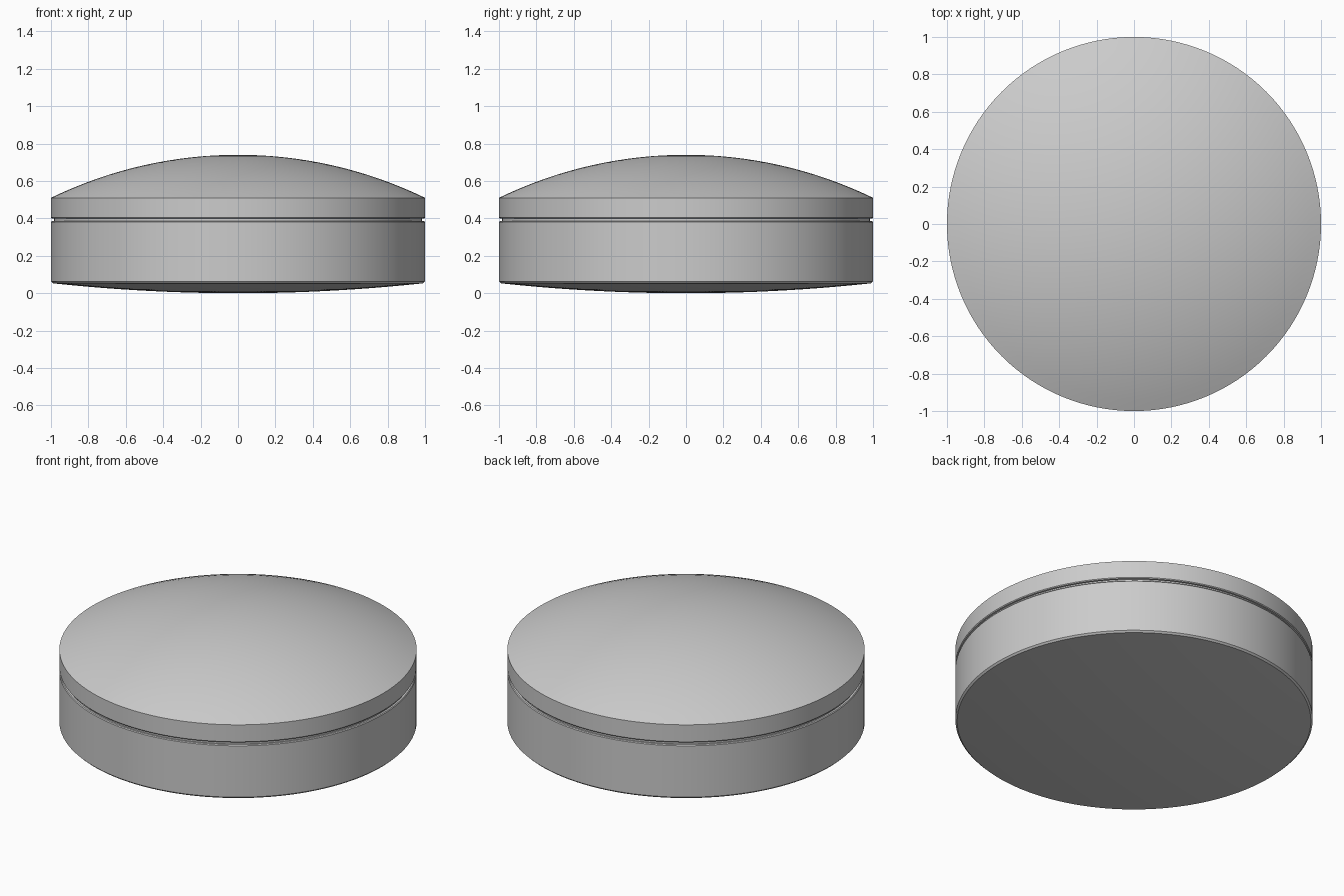
import bpy, bmesh, math

cube = bpy.data.objects.get("Cube")
if cube:
    bpy.data.objects.remove(cube, do_unlink=True)

# Single grey finish
grey = bpy.data.materials.new("grey")
grey.use_nodes = True
colour = (0.6, 0.6, 0.6, 1.0)
grey.diffuse_color = colour
grey.node_tree.nodes["Principled BSDF"].inputs["Base Color"].default_value = colour


def dome(radius, rim_z, pole_z, steps=16):
    """Spherical arc as (r, z) points from the pole out to the rim."""
    sag = pole_z - rim_z
    ball = (radius ** 2 + sag ** 2) / (2 * abs(sag))
    sign = math.copysign(1, sag)
    points = []
    for i in range(steps + 1):
        r = radius * i / steps
        points.append((r, pole_z - sign * (ball - math.sqrt(ball ** 2 - r ** 2))))
    return points


def lathe(name, profile, segments=128):
    """Revolve an (r, z) profile about the z axis."""
    bm = bmesh.new()
    verts = [bm.verts.new((r, 0, z)) for r, z in profile]
    edges = [bm.edges.new(pair) for pair in zip(verts, verts[1:])]
    bmesh.ops.spin(bm, geom=verts + edges, cent=(0, 0, 0), axis=(0, 0, 1),
                   angle=math.tau, steps=segments, use_merge=False)
    bmesh.ops.remove_doubles(bm, verts=bm.verts, dist=0.0001)
    bmesh.ops.recalc_face_normals(bm, faces=bm.faces)
    # Open shells: make sure the pole face points away from the body
    pole = max(bm.faces, key=lambda f: -f.calc_center_median().xy.length)
    outward = 1 if pole.calc_center_median().z > 0.3 else -1
    if pole.normal.z * outward < 0:
        bmesh.ops.reverse_faces(bm, faces=bm.faces)
    mesh = bpy.data.meshes.new(name)
    bm.to_mesh(mesh)
    bm.free()
    mesh.materials.append(grey)
    obj = bpy.data.objects.new(name, mesh)
    bpy.context.collection.objects.link(obj)
    bpy.ops.object.select_all(action='DESELECT')
    obj.select_set(True)
    bpy.context.view_layer.objects.active = obj
    bpy.ops.object.shade_smooth_by_angle(angle=math.radians(20))
    return obj


# Lower body: shallow curved underside, small chamfer, wall, recessed neck
lathe("base", dome(0.99, 0.053, 0.0) + [
    (1.0, 0.063), (1.0, 0.38), (0.996, 0.385), (0.985, 0.385), (0.985, 0.40)])

# Cap: domed top, short wall, underside lip meeting the neck
lathe("domed_cap", dome(1.0, 0.51, 0.74) + [
    (1.0, 0.405), (0.996, 0.40), (0.985, 0.40)])
